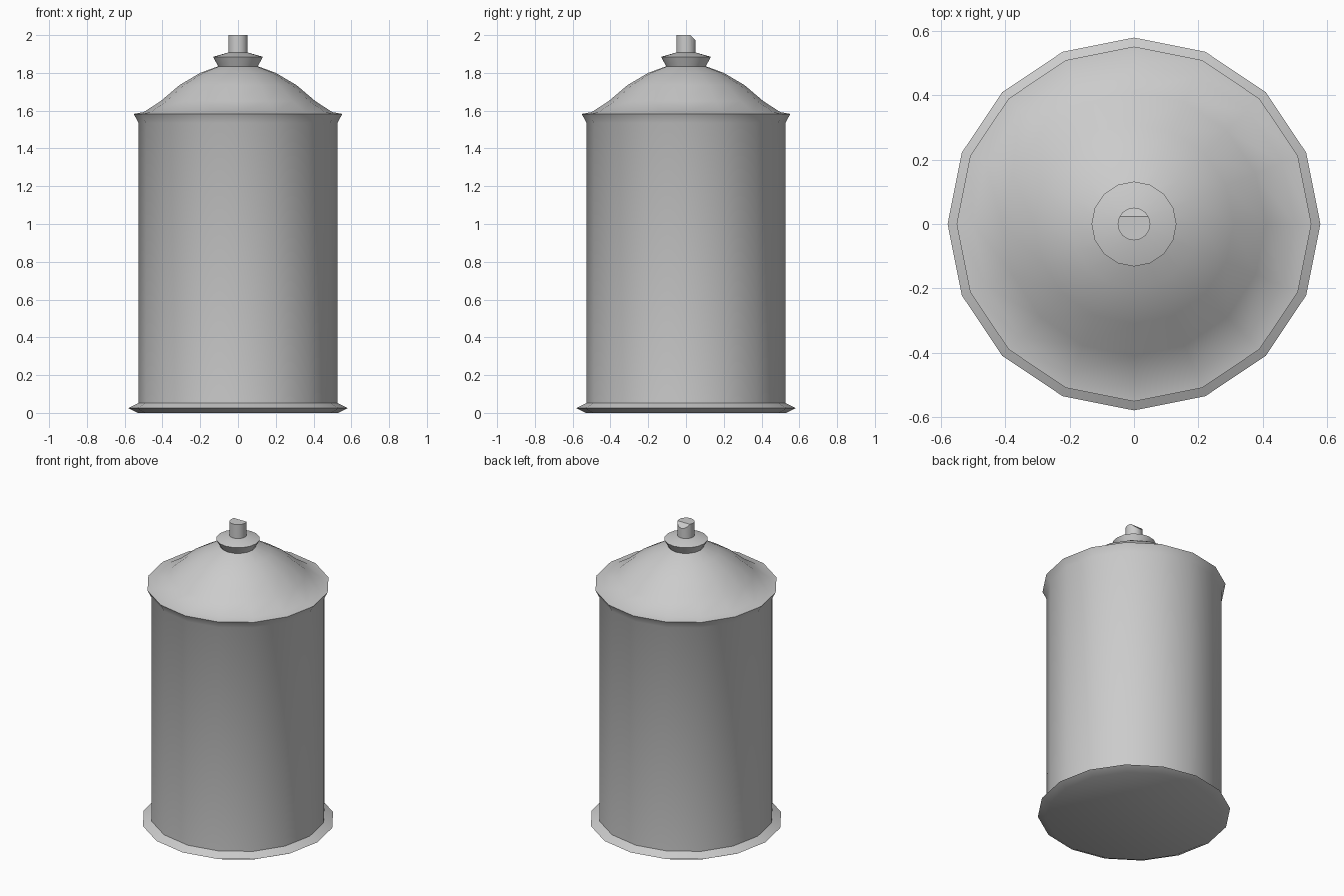
import bpy, bmesh, math
from mathutils import Vector

if "Cube" in bpy.data.objects:
    bpy.data.objects.remove(bpy.data.objects["Cube"])

SIDES = 16


def lathe(name, profile, cut=None):
    """Revolve an (r, z) profile around z, cap both ends, optionally slice."""
    bm = bmesh.new()
    rings = []
    for r, z in profile:
        rings.append([bm.verts.new((r * math.cos(i * math.tau / SIDES),
                                    r * math.sin(i * math.tau / SIDES), z))
                      for i in range(SIDES)])
    for a, b in zip(rings, rings[1:]):
        for i in range(SIDES):
            j = (i + 1) % SIDES
            bm.faces.new((a[i], a[j], b[j], b[i]))
    bm.faces.new(rings[0][::-1])
    bm.faces.new(rings[-1])
    if cut:
        co, no = cut
        res = bmesh.ops.bisect_plane(bm, geom=bm.verts[:] + bm.edges[:] + bm.faces[:],
                                     plane_co=Vector(co), plane_no=Vector(no),
                                     clear_outer=True)
        edges = [e for e in res["geom_cut"] if isinstance(e, bmesh.types.BMEdge)]
        bmesh.ops.holes_fill(bm, edges=edges, sides=0)
    bmesh.ops.recalc_face_normals(bm, faces=bm.faces[:])
    mesh = bpy.data.meshes.new(name)
    bm.to_mesh(mesh)
    bm.free()
    ob = bpy.data.objects.new(name, mesh)
    bpy.context.collection.objects.link(ob)
    bpy.ops.object.select_all(action='DESELECT')
    ob.select_set(True)
    bpy.context.view_layer.objects.active = ob
    bpy.ops.object.shade_smooth_by_angle(angle=math.radians(30))
    return ob


# Can: bottom rim, straight body, flared lip, domed shoulder, valve collar
lathe("can", [(0.53, 0), (0.58, 0.025), (0.527, 0.053), (0.527, 1.535),
              (0.552, 1.583), (0.50, 1.592), (0.41, 1.65), (0.31, 1.735),
              (0.20, 1.80), (0.105, 1.835), (0.132, 1.885), (0.052, 1.908)])

# Spray nozzle with its back top edge cut away
lathe("nozzle", [(0.051, 1.905), (0.051, 2.0)],
      cut=((0, 0.023, 2.0), (0, 1, 1)))
